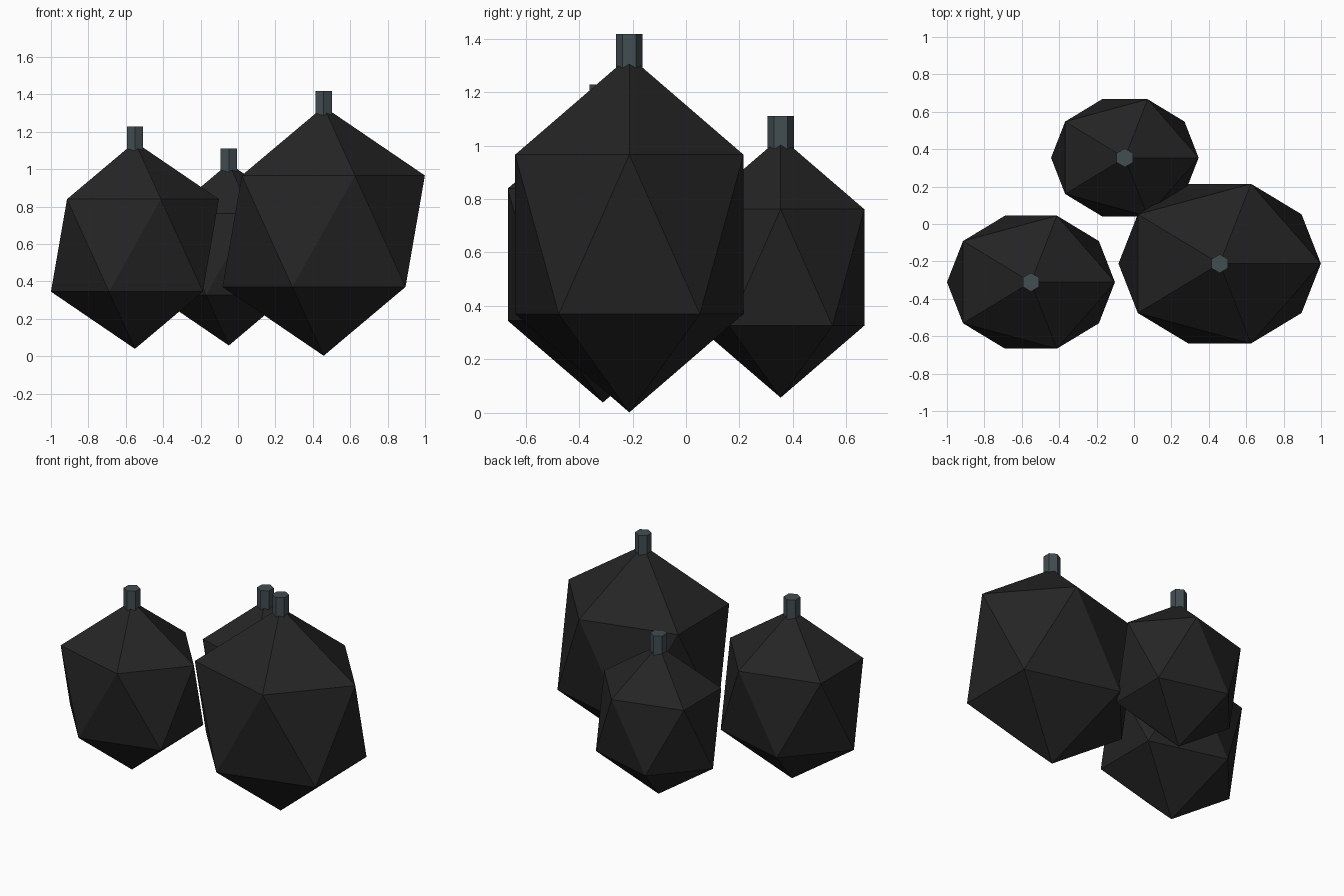
import bpy

if "Cube" in bpy.data.objects:
    bpy.data.objects.remove(bpy.data.objects["Cube"])


def make_material(name, rgb):
    mat = bpy.data.materials.new(name)
    mat.diffuse_color = (*rgb, 1.0)
    mat.use_nodes = True
    mat.node_tree.nodes["Principled BSDF"].inputs["Base Color"].default_value = mat.diffuse_color
    return mat


black = make_material("matte black", (0.018, 0.018, 0.018))
slate = make_material("dark slate", (0.055, 0.074, 0.083))


def bulb(name, center, radii, stem_top):
    # faceted body: stretched icosahedron
    bpy.ops.mesh.primitive_ico_sphere_add(subdivisions=1, radius=1, location=center)
    body = bpy.context.object
    body.name = name + "_body"
    body.scale = radii
    body.data.materials.append(black)
    # hexagonal stem sunk into the tip
    depth = 0.16
    bpy.ops.mesh.primitive_cylinder_add(
        vertices=6, radius=0.05, depth=depth,
        location=(center[0], center[1], stem_top - depth / 2))
    stem = bpy.context.object
    stem.name = name + "_stem"
    stem.data.materials.append(slate)


bulb("large", (0.458, -0.212, 0.668), (0.605, 0.502, 0.666), 1.418)
bulb("medium", (-0.551, -0.311, 0.592), (0.502, 0.418, 0.553), 1.228)
bulb("small", (-0.049, 0.354, 0.544), (0.441, 0.368, 0.487), 1.111)
